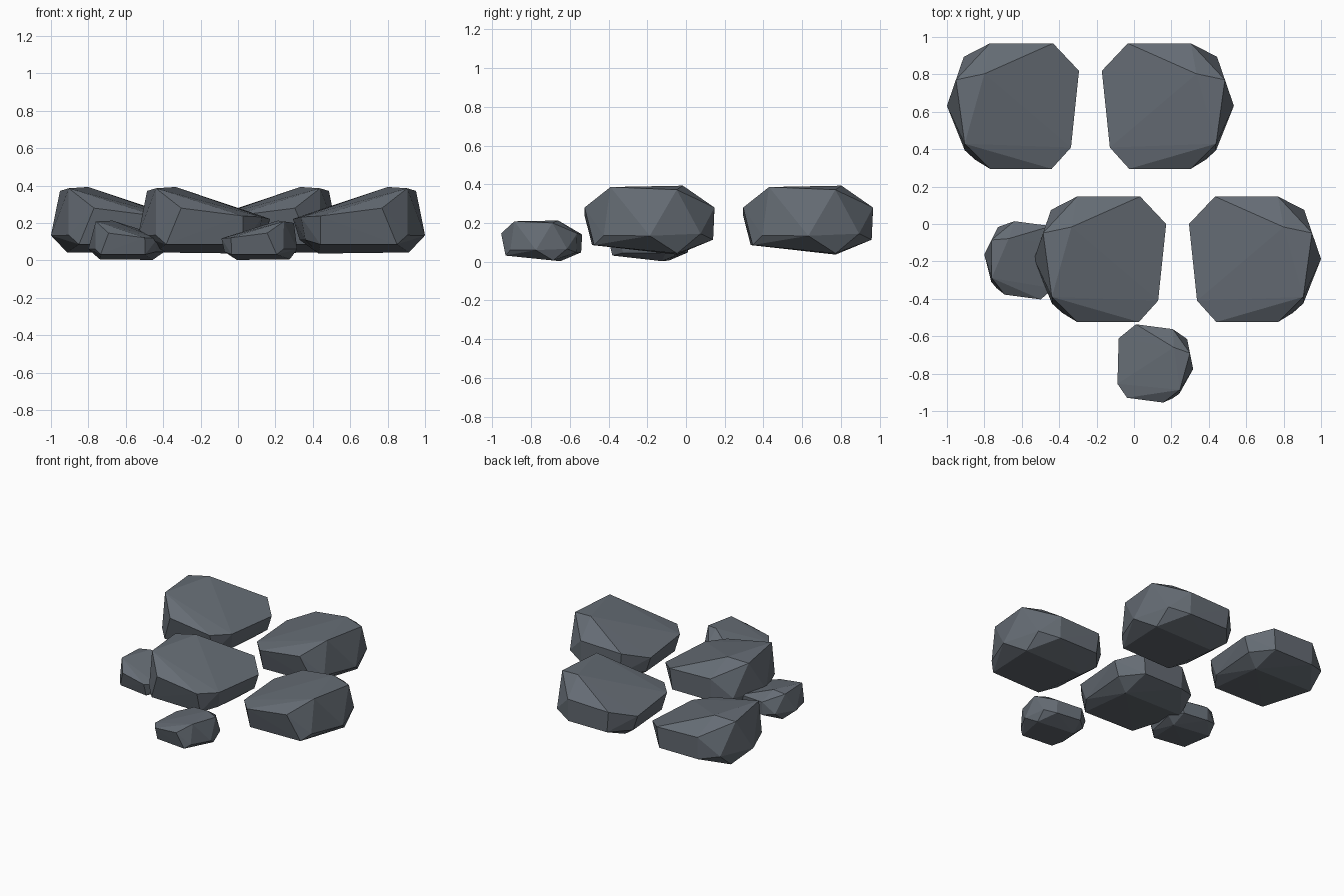
import bpy, bmesh, math
from mathutils import Matrix, Vector

if "Cube" in bpy.data.objects:
    bpy.data.objects.remove(bpy.data.objects["Cube"])

stone = bpy.data.materials.new("slate grey")
stone.diffuse_color = (0.13, 0.15, 0.175, 1)
stone.use_nodes = True
stone.node_tree.nodes["Principled BSDF"].inputs["Base Color"].default_value = stone.diffuse_color

# Corners of one boulder; every rock is a hull of these, moved, mirrored or scaled
CORNERS = [
    # crown
    (.80, -.016, .393), (.952, -.048, .372), (.905, -.39, .386),
    # upper rim
    (.77, -.524, .28), (.44, -.524, .238), (.337, -.41, .232), (.294, 0, .222),
    (.433, .147, .27), (.77, .147, .28),
    # thick end
    (.91, .075, .145), (1.0, -.187, .134), (.905, -.425, .135),
    # underside
    (.44, -.485, .086), (.85, -.475, .086), (.914, -.046, .043), (.43, -.046, .037),
    (.45, .14, .114), (.77, .14, .114), (.36, -.38, .11), (.33, 0, .11),
]
PIVOT = Vector((.647, -.187, .037))


def rock(name, x, y, z, mirror=False, scale=1.0, turn=0.0):
    flip = Matrix.Diagonal((-1 if mirror else 1, 1, 1, 1))
    m = (Matrix.Translation((x, y, z)) @ Matrix.Rotation(math.radians(turn), 4, 'Z')
         @ Matrix.Scale(scale, 4) @ flip)
    bm = bmesh.new()
    for c in CORNERS:
        bm.verts.new(m @ (Vector(c) - PIVOT))
    hull = bmesh.ops.convex_hull(bm, input=bm.verts[:])
    loose = [v for v in bm.verts if not v.link_faces]
    bmesh.ops.delete(bm, geom=loose, context='VERTS')
    bmesh.ops.recalc_face_normals(bm, faces=bm.faces[:])
    mesh = bpy.data.meshes.new(name)
    bm.to_mesh(mesh)
    bm.free()
    mesh.materials.append(stone)
    bpy.context.collection.objects.link(bpy.data.objects.new(name, mesh))


# Four large boulders in mirrored pairs
rock("boulder_front_right", .647, -.187, .037)
rock("boulder_front_left", -.181, -.187, .037, mirror=True)
rock("boulder_back_right", .181, .632, .037)
rock("boulder_back_left", -.647, .632, .037, mirror=True)

# Two small stones
rock("small_stone_front", .11, -.748, .003, scale=.59, turn=-7.5)
rock("small_stone_left", -.594, -.19, .003, mirror=True, scale=.59, turn=-7.5)
